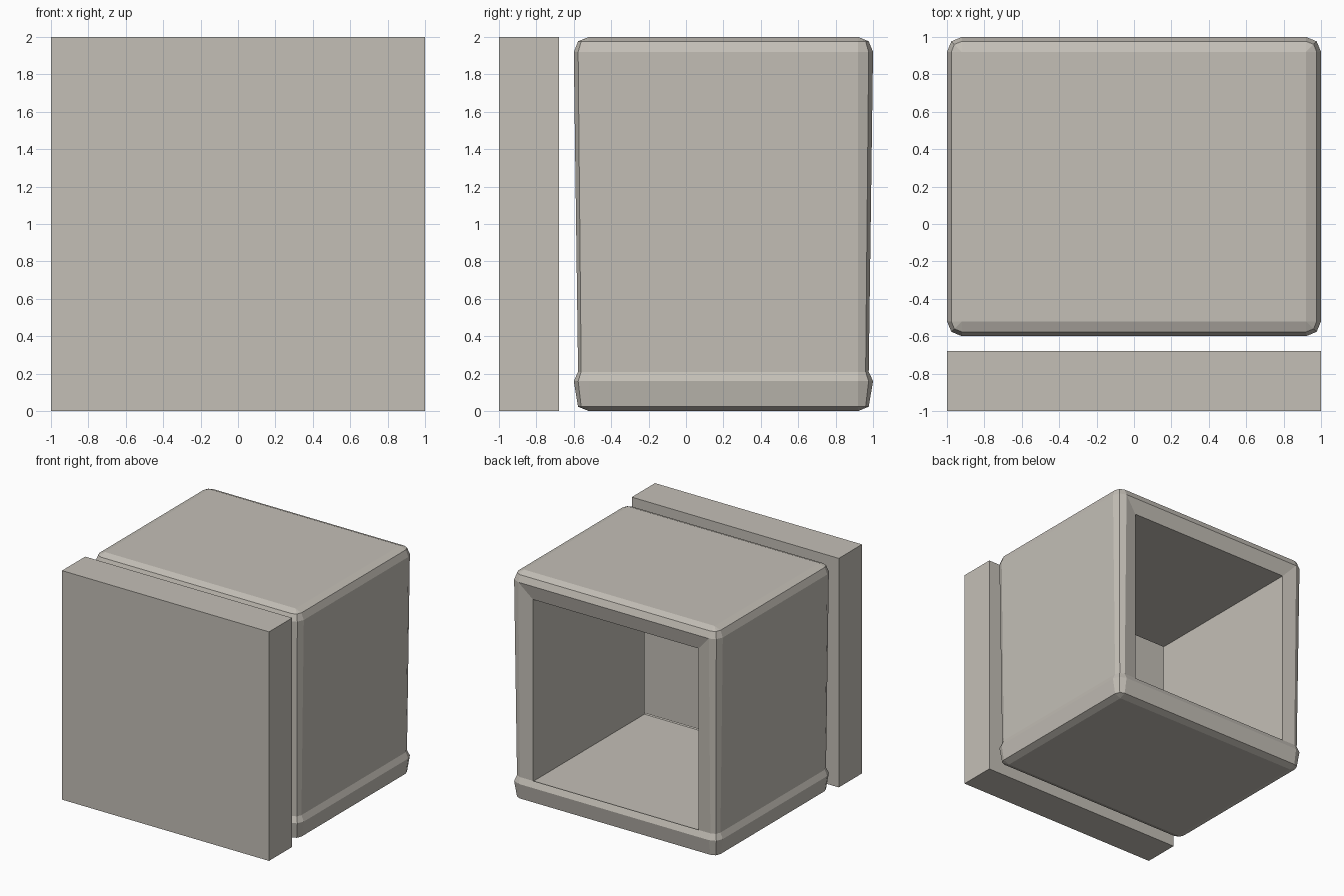
import bpy
import bmesh
from math import cos, sin, pi

old = bpy.data.objects.get("Cube")
if old:
    bpy.data.objects.remove(old, do_unlink=True)

# Single warm grey material
COLOUR = (0.55, 0.52, 0.47, 1)
grey = bpy.data.materials.new("warm grey")
grey.use_nodes = True
grey.diffuse_color = COLOUR
grey.node_tree.nodes["Principled BSDF"].inputs["Base Color"].default_value = COLOUR


def finish(bm, name):
    bmesh.ops.remove_doubles(bm, verts=bm.verts, dist=0.0005)
    bmesh.ops.recalc_face_normals(bm, faces=bm.faces)
    mesh = bpy.data.meshes.new(name)
    bm.to_mesh(mesh)
    bm.free()
    mesh.materials.append(grey)
    obj = bpy.data.objects.new(name, mesh)
    bpy.context.collection.objects.link(obj)
    return obj


# Flat slab in front of the frame
bm = bmesh.new()
bmesh.ops.create_cube(bm, size=1)
bmesh.ops.scale(bm, vec=(2, 0.32, 2), verts=bm.verts)
bmesh.ops.translate(bm, vec=(0, -0.84, 1), verts=bm.verts)
finish(bm, "front_slab")

# Bevelled square tunnel: stacked rings of (height, bevel radius)
CORE_X, CORE_Y, MID_Y = 0.92, 0.72, 0.2
LEVELS = [(0, 0), (0.023, 0.057), (0.16, 0.08), (0.21, 0.057),
          (1.92, 0.08), (1.977, 0.057), (2, 0)]
CORNERS = [(1, 1), (-1, 1), (-1, -1), (1, -1)]


def ring(bm, z, r):
    verts = []
    for c, (sx, sy) in enumerate(CORNERS):
        for step in range(3):
            a = (c * 2 + step) * pi / 4
            verts.append(bm.verts.new((sx * CORE_X + r * cos(a),
                                       MID_Y + sy * CORE_Y + r * sin(a), z)))
    return verts


bm = bmesh.new()
rings = [ring(bm, z, r) for z, r in LEVELS]
count = len(rings[0])
openings = []
for level, (low, high) in enumerate(zip(rings, rings[1:])):
    for i in range(count):
        j = (i + 1) % count
        quad = [low[i], low[j], high[j], high[i]]
        # the back and front panels of the tall level stay open
        if level == 3 and i in (2, 8):
            openings.append(quad)
        else:
            bm.faces.new(quad)
bm.faces.new(rings[0])
bm.faces.new(rings[-1])

# Sloping rims around both openings, then the inner walls
lips = []
for quad, side in zip(openings, (1, -1)):
    lip = [bm.verts.new((0.8 if v.co.x > 0 else -0.8, MID_Y + side * 0.77,
                         0.2 if v.co.z < 1 else 1.79)) for v in quad]
    for k in range(4):
        n = (k + 1) % 4
        bm.faces.new((quad[k], quad[n], lip[n], lip[k]))
    lips.append(lip)
back, front = lips
front = [front[k] for k in (1, 0, 3, 2)]
for k in range(4):
    n = (k + 1) % 4
    bm.faces.new((back[k], back[n], front[n], front[k]))
finish(bm, "hollow_frame")
